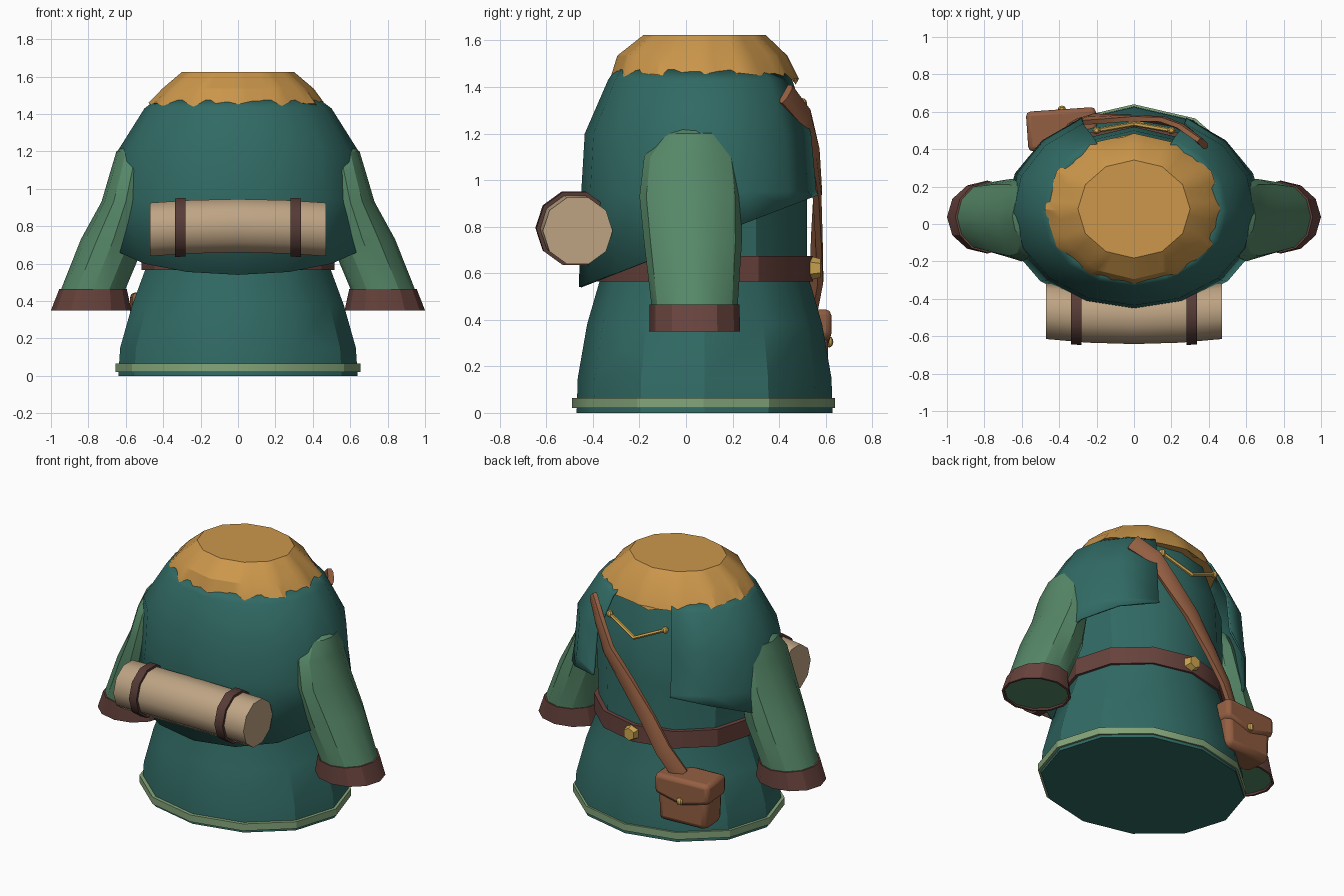
import bpy, bmesh, math, random
from mathutils import Vector, Matrix

random.seed(4)
if "Cube" in bpy.data.objects:
    bpy.data.objects.remove(bpy.data.objects["Cube"], do_unlink=True)


def material(name, r, g, b):
    lin = [((c / 255 + 0.055) / 1.055) ** 2.4 for c in (r, g, b)] + [1]
    m = bpy.data.materials.new(name)
    m.use_nodes = True
    m.diffuse_color = lin
    m.node_tree.nodes["Principled BSDF"].inputs["Base Color"].default_value = lin
    return m


TEAL = material("teal cloth", 49, 106, 100)
ORANGE = material("orange fur", 204, 151, 75)
GREEN = material("sleeve green", 86, 136, 104)
MAROON = material("dark red leather", 104, 67, 61)
LEATHER = material("brown leather", 148, 95, 66)
GOLD = material("gold", 208, 168, 82)
SAGE = material("sage trim", 132, 165, 122)
TAN = material("tan blanket", 190, 164, 132)
DARK = material("dark strap", 86, 59, 54)


def finish(name, bm, mat, angle=30):
    bmesh.ops.recalc_face_normals(bm, faces=bm.faces)
    mesh = bpy.data.meshes.new(name)
    bm.to_mesh(mesh)
    bm.free()
    mesh.materials.append(mat)
    ob = bpy.data.objects.new(name, mesh)
    bpy.context.collection.objects.link(ob)
    bpy.ops.object.select_all(action="DESELECT")
    ob.select_set(True)
    bpy.context.view_layer.objects.active = ob
    bpy.ops.object.shade_smooth_by_angle(angle=math.radians(angle))
    return ob


def skin(rows, closed=True, caps=True, loop=False):
    """Join rows of points into a surface; loop also joins last row to first."""
    bm = bmesh.new()
    vs = [[bm.verts.new(p) for p in row] for row in rows]
    n = len(vs[0])
    pairs = list(zip(vs, vs[1:])) + ([(vs[-1], vs[0])] if loop else [])
    for a, b in pairs:
        for i in range(n if closed else n - 1):
            j = (i + 1) % n
            bm.faces.new((a[i], a[j], b[j], b[i]))
    if caps:
        bm.faces.new(vs[0])
        bm.faces.new(vs[-1])
    return bm


def ring(z, cx, cy, rx, ry, n=12, sub=1):
    corners = [Vector((cx + rx * math.sin(i * math.tau / n),
                       cy - ry * math.cos(i * math.tau / n), z)) for i in range(n)]
    return [corners[i].lerp(corners[(i + 1) % n], s / sub)
            for i in range(n) for s in range(sub)]


def band(name, z0, z1, cx, cy, rx, ry, mat, inner=0.05):
    rows = [ring(z0, cx, cy, rx - inner, ry - inner), ring(z0, cx, cy, rx, ry),
            ring(z1, cx, cy, rx, ry), ring(z1, cx, cy, rx - inner, ry - inner)]
    return finish(name, skin(rows, caps=False, loop=True), mat)


# Tunic, hem and belt
tunic = [(0, .64, .55), (.15, .63, .545), (.38, .565, .505), (.57, .495, .45),
         (.68, .485, .44), (.95, .5, .44), (1.2, .5, .42), (1.45, .4, .35)]
finish("tunic", skin([ring(z, 0, .08, rx, ry) for z, rx, ry in tunic]), TEAL)
band("hem_trim", .02, .065, 0, .075, .655, .565, SAGE)
band("belt", .565, .675, 0, .078, .515, .468, MAROON)

# Cape, open at the back, with a hem that rises towards the back
profile = [(1.475, .44, .07, .375), (1.43, .5, .08, .415),
           (1.2, .645, .075, .51), (.95, .66, .08, .53)]
GAP = math.radians(25)
SEGS = 14
rows = [[] for _ in range(len(profile) + 1)]
for i in range(SEGS + 1):
    a = -math.pi + GAP + i * (math.tau - 2 * GAP) / SEGS
    s, c = math.sin(a), math.cos(a)
    for row, (z, rx, cy, ry) in zip(rows, profile):
        row.append((rx * s, cy - ry * c, z))
    y = .08 - .54 * c
    z = .54 + (y + .46) * .385
    rows[-1].append(((.66 + (.95 - z) * .16) * s, y, z))
cape = finish("cape", skin(rows, closed=False, caps=False), TEAL)
mod = cape.modifiers.new("thickness", "SOLIDIFY")
mod.thickness = .012

# Fur collar with a ragged lower edge
rows = [ring(1.624, 0, .08, .3, .262, 12, 4), ring(1.535, 0, .07, .405, .365, 12, 4),
        ring(1.45, 0, .08, .478, .405, 12, 4)]
for p in rows[-1]:
    p.z += random.uniform(-.02, .012) - max(0, p.y - .25) * .1
finish("fur_collar", skin(rows[::-1]), ORANGE)

# Sleeves and cuffs
sleeve = [(1.26, .5, .05, .06, .06), (1.2, .55, .04, .1, .14), (1.1, .565, .02, .115, .2),
          (.93, .6, .02, .13, .22), (.73, .665, .03, .175, .21),
          (.46, .775, .037, .172, .185), (.36, .785, .037, .205, .185)]
for side, label in ((1, "left"), (-1, "right")):
    finish(label + "_sleeve",
           skin([ring(z, side * cx, cy, rx, ry) for z, cx, cy, rx, ry in sleeve]), GREEN)
    cuff = [(.35, .785, .2, .18), (.35, .785, .215, .195),
            (.465, .775, .18, .193), (.465, .775, .15, .16)]
    finish(label + "_cuff", skin([ring(z, side * cx, .037, rx, ry)
                                  for z, cx, rx, ry in cuff], caps=False, loop=True), MAROON)


# Bedroll, bowed around the front, with two straps
def roll_ring(x, r, n=10):
    bow = 1 - (x / .47) ** 2
    return [(x, -.465 - .027 * bow + r * math.cos(i * math.tau / n),
             .782 + .02 * bow + r * math.sin(i * math.tau / n)) for i in range(n)]


finish("bedroll", skin([roll_ring(x, .15) for x in (-.47, -.25, 0, .25, .47)]), TAN, 40)
for side, label in ((1, "left"), (-1, "right")):
    finish(label + "_bedroll_strap",
           skin([roll_ring(side * .31 + d, .165) for d in (-.028, .028)]), DARK, 40)

# Shoulder strap as a flat ribbon across the back
path = [Vector(p) for p in ((.37, .43, 1.37), (.27, .51, 1.27), (.18, .55, 1.12),
                            (.03, .565, .95), (-.12, .565, .75), (-.23, .565, .58),
                            (-.33, .53, .43))]
rows = []
for i, p in enumerate(path):
    t = (path[min(i + 1, len(path) - 1)] - path[max(i - 1, 0)]).normalized()
    out = Vector((p.x, p.y - .08, 0)).normalized()
    across = t.cross(out).normalized()
    out = across.cross(t)
    rows.append([p + across * .048 * u + out * .018 * v
                 for u, v in ((-1, -1), (1, -1), (1, .4), (.5, 1), (-.5, 1), (-1, .4))])
finish("shoulder_strap", skin(rows), LEATHER)


# Pouch body and pointed flap, extruded outlines
def plate(name, outline, y0, y1, mat, bevel):
    at = Matrix.Translation((-.385, .51, 0)) @ Matrix.Rotation(math.radians(4), 4, "Z")
    rows = [[at @ Vector((x, y, z)) for x, z in outline] for y in (y0, y1)]
    ob = finish(name, skin(rows), mat)
    mod = ob.modifiers.new("rounding", "BEVEL")
    mod.width = bevel
    mod.segments = 2
    mod.limit_method = "ANGLE"
    mod.angle_limit = math.radians(50)
    return ob


plate("pouch", [(-.165, .14), (.165, .14), (.178, .42), (-.178, .42)], -.1, .09, LEATHER, .035)
plate("pouch_flap", [(-.187, .445), (.187, .445), (.187, .32), (0, .27), (-.187, .32)],
      -.11, .103, LEATHER, .025)


# Gold fittings
def knob(name, loc, size):
    bm = bmesh.new()
    bmesh.ops.create_uvsphere(bm, u_segments=8, v_segments=6, radius=1)
    bmesh.ops.scale(bm, vec=size, verts=bm.verts)
    bmesh.ops.translate(bm, vec=loc, verts=bm.verts)
    return finish(name, bm, GOLD)


knob("pouch_button", (-.385, .615, .305), (.022, .018, .024))
bm = bmesh.new()
bmesh.ops.create_cone(bm, cap_ends=True, segments=6, radius1=.052, radius2=.04, depth=.045,
                      matrix=Matrix.Translation((.01, .555, .622))
                      @ Matrix.Rotation(math.radians(-90), 4, "X"))
finish("belt_buckle", bm, GOLD)

ends = [Vector((.2, .5, 1.33)), Vector((0, .535, 1.24)), Vector((-.2, .5, 1.33))]
rows = [[p + Vector((0, math.cos(k * math.tau / 6), math.sin(k * math.tau / 6))) * .013
         for k in range(6)] for p in ends]
finish("cape_clasp_bar", skin(rows), GOLD)
for p, label in ((ends[0], "left"), (ends[-1], "right")):
    knob(label + "_clasp_knob", p, (.022, .02, .022))
